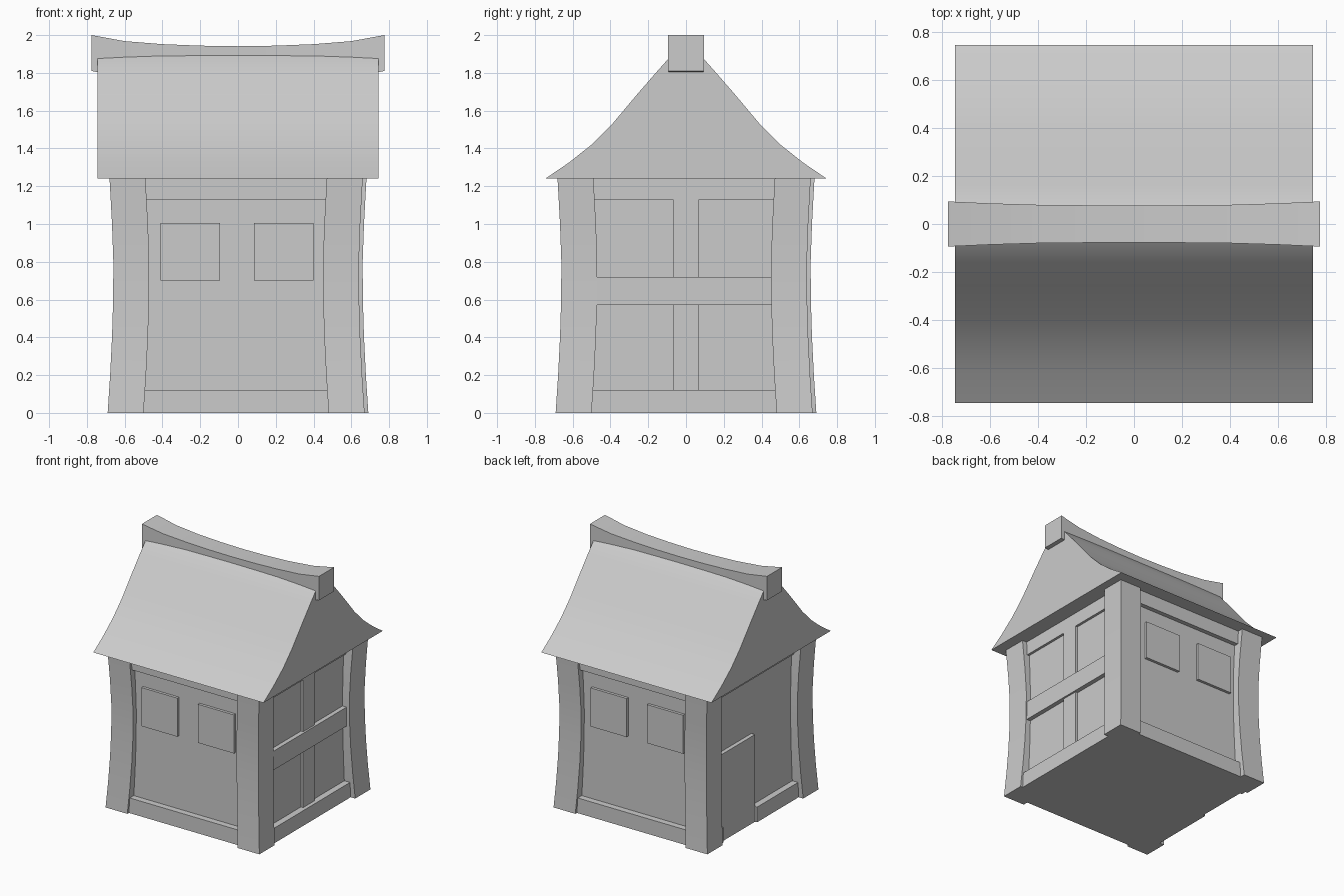
import bpy, math

if "Cube" in bpy.data.objects:
    bpy.data.objects.remove(bpy.data.objects["Cube"])


def finish(name, verts, faces, smooth=False):
    me = bpy.data.meshes.new(name)
    me.from_pydata(verts, [], faces)
    me.update()
    ob = bpy.data.objects.new(name, me)
    bpy.context.collection.objects.link(ob)
    if smooth:
        bpy.ops.object.select_all(action='DESELECT')
        ob.select_set(True)
        bpy.context.view_layer.objects.active = ob
        bpy.ops.object.shade_smooth_by_angle(angle=math.radians(30))
    return ob


def loft(name, rings, smooth=False):
    """Skin a list of equally sized vertex rings and cap both ends."""
    n = len(rings[0])
    faces = [[i * n + j, i * n + (j + 1) % n, (i + 1) * n + (j + 1) % n, (i + 1) * n + j]
             for i in range(len(rings) - 1) for j in range(n)]
    faces += [list(range(n))[::-1], [(len(rings) - 1) * n + j for j in range(n)]]
    return finish(name, [v for r in rings for v in r], faces, smooth)


def box(name, x0, x1, y0, y1, z0, z1):
    return loft(name, [[(x0, y0, z), (x1, y0, z), (x1, y1, z), (x0, y1, z)] for z in (z0, z1)])


# Plastered core of the house
box("walls", -0.6, 0.6, -0.6, 0.6, 0.0, 1.25)

# Bowed corner posts, one design turned around the centre
BOW = [(0, 0), (0.2, -0.013), (0.4, -0.023), (0.6, -0.029), (0.8, -0.03), (1.0, -0.023), (1.24, -0.01)]
for k in range(4):
    rings = []
    for z, o in BOW:
        x0, x1, y0, y1 = 0.48 + o, 0.67 + o, -0.69 - o, -0.50 - o
        rings.append([(x0, y0, z), (x1, y0, z), (x1, y1, z), (x0, y1, z)])
    loft(f"corner_post_{k + 1}", rings, True).rotation_euler.z = k * math.pi / 2

# Front and back: sill, top beam and two windows
for side, s in (("front", -1), ("back", 1)):
    def face_box(name, x0, x1, depth, z0, z1):
        y0, y1 = sorted((s * 0.55, s * depth))
        box(f"{side}_{name}", x0, x1, y0, y1, z0, z1)
    face_box("sill", -0.52, 0.52, 0.65, 0, 0.12)
    face_box("top_beam", -0.52, 0.52, 0.635, 1.13, 1.24)
    face_box("window_left", -0.41, -0.095, 0.622, 0.70, 1.005)
    face_box("window_right", 0.085, 0.40, 0.622, 0.70, 1.005)

# Right side: timber frame
box("right_sill", 0.55, 0.65, -0.52, 0.52, 0, 0.12)
box("right_middle_beam", 0.55, 0.635, -0.52, 0.52, 0.57, 0.72)
box("right_top_beam", 0.55, 0.62, -0.52, 0.52, 1.13, 1.24)
box("right_stud", 0.55, 0.62, -0.07, 0.07, 0.06, 1.18)

# Left side: door between two sill pieces
box("left_sill_long", -0.65, -0.55, -0.52, 0.04, 0, 0.12)
box("left_sill_short", -0.65, -0.55, 0.46, 0.52, 0, 0.12)
box("left_top_beam", -0.62, -0.55, -0.52, 0.52, 1.13, 1.24)
box("door", -0.632, -0.55, 0.04, 0.465, 0, 0.69)

# Solid roof with sweeping eaves
HALF = [(0.745, 1.24), (0.62, 1.325), (0.50, 1.42), (0.39, 1.53), (0.26, 1.685),
        (0.16, 1.80), (0.08, 1.89), (0.03, 1.92)]
profile = HALF + [(-y, z) for y, z in reversed(HALF)]
loft("roof", [[(x, y, z) for y, z in profile] for x in (-0.745, 0.745)], True)

# Sagging ridge beam, wider at the raised ends
SAG = [(0.775, 2.0, 0.094), (0.6, 1.968, 0.086), (0.4, 1.952, 0.08), (0.2, 1.944, 0.078)]
stations = [(-x, z, w) for x, z, w in SAG] + [(0, 1.941, 0.077)] + SAG[::-1]
loft("ridge_beam", [[(x, -w, z - 0.19), (x, w, z - 0.19), (x, w, z), (x, -w, z)]
                    for x, z, w in stations], True)
